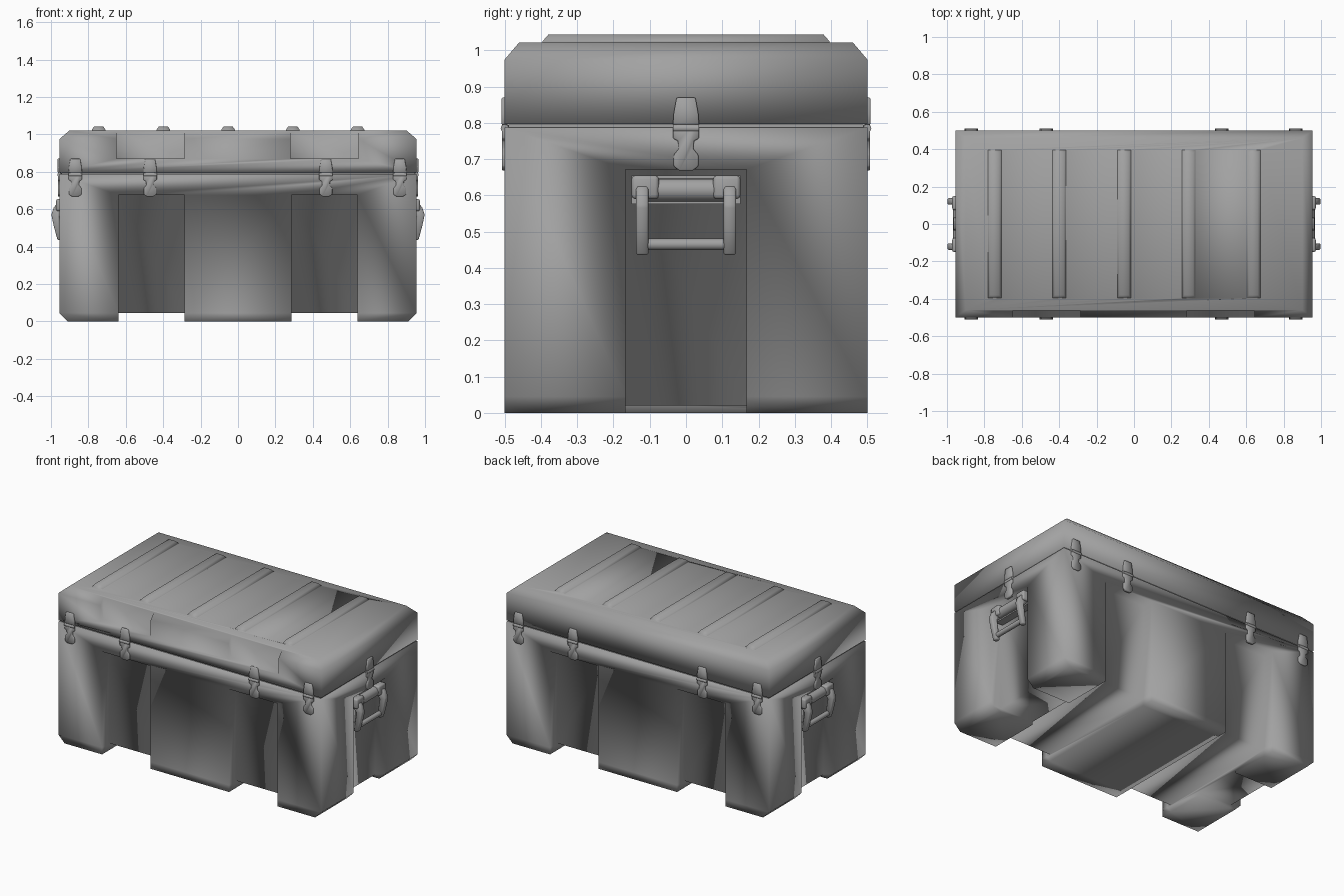
import bpy, bmesh
from math import pi
from mathutils import Matrix, Vector

if "Cube" in bpy.data.objects:
    bpy.data.objects.remove(bpy.data.objects["Cube"])

grey = bpy.data.materials.new("dark_grey")
grey.diffuse_color = (0.36, 0.36, 0.36, 1)
grey.use_nodes = True
grey.node_tree.nodes["Principled BSDF"].inputs["Base Color"].default_value = grey.diffuse_color


def finish(name, bm):
    bmesh.ops.recalc_face_normals(bm, faces=bm.faces)
    me = bpy.data.meshes.new(name)
    bm.to_mesh(me)
    bm.free()
    me.materials.append(grey)
    ob = bpy.data.objects.new(name, me)
    bpy.context.collection.objects.link(ob)
    return ob


def loft(name, loops, mat=Matrix()):
    """Closed solid skinned through loops of equal point count."""
    bm = bmesh.new()
    rings = [[bm.verts.new(mat @ Vector(p)) for p in lp] for lp in loops]
    n = len(rings[0])
    for a, b in zip(rings, rings[1:]):
        for i in range(n):
            j = (i + 1) % n
            bm.faces.new((a[i], a[j], b[j], b[i]))
    bm.faces.new(rings[0])
    bm.faces.new(rings[-1])
    return finish(name, bm)


def rect(x, y, z):
    return [(-x, -y, z), (x, -y, z), (x, y, z), (-x, y, z)]


def box(name, x0, x1, y0, y1, z0, z1, mat=Matrix()):
    lo = [(x0, y0), (x1, y0), (x1, y1), (x0, y1)]
    return loft(name, [[(x, y, z) for x, y in lo] for z in (z0, z1)], mat)


def rod(name, p0, p1, r, mat=Matrix()):
    """Cylinder along local x between two points."""
    bm = bmesh.new()
    mid = (Vector(p0) + Vector(p1)) / 2
    length = (Vector(p1) - Vector(p0)).length
    bmesh.ops.create_cone(bm, cap_ends=True, segments=16, radius1=r, radius2=r, depth=length,
                          matrix=mat @ Matrix.Translation(mid) @ Matrix.Rotation(pi / 2, 4, 'Y'))
    return finish(name, bm)


def modify(ob, kind, **props):
    bpy.context.view_layer.objects.active = ob
    m = ob.modifiers.new("mod", kind)
    for k, v in props.items():
        setattr(m, k, v)
    bpy.ops.object.modifier_apply(modifier=m.name)
    return ob


def boolean(ob, other, operation='DIFFERENCE'):
    modify(ob, 'BOOLEAN', operation=operation, solver='EXACT', object=other)
    bpy.data.objects.remove(other)


def bevel(ob, w, seg=1):
    return modify(ob, 'BEVEL', width=w, segments=seg, limit_method='ANGLE')


# Lower case with end chamfers at the floor
body = loft("case_body", [rect(0.91, 0.5, 0), rect(0.955, 0.5, 0.045), rect(0.955, 0.5, 0.787)])
D = 0.075
for s in (-1, 1):
    xa, xb = sorted((s * 0.285, s * 0.638))
    # Floor channel and tall recesses front and back
    boolean(body, box("cutter", xa, xb, -0.6, 0.6, -0.1, 0.045))
    for t in (-1, 1):
        ya, yb = sorted((t * (0.5 - D), t * 0.6))
        boolean(body, box("cutter", xa, xb, ya, yb, -0.1, 0.675))
    # End recess behind the handle, plus shallow floor cut
    xa, xb = sorted((s * (0.955 - D), s * 1.1))
    boolean(body, box("cutter", xa, xb, -0.167, 0.167, -0.1, 0.672))
    xa, xb = sorted((s * 0.6, s * 1.1))
    boolean(body, box("cutter", xa, xb, -0.167, 0.167, -0.1, 0.02))

# Seal between body and lid
seal = box("seal", -0.945, 0.945, -0.49, 0.49, 0.78, 0.805)

# Lid with chamfered top, raised ribs and two front notches
lid = loft("lid", [rect(0.955, 0.5, 0.797), rect(0.955, 0.5, 0.975), rect(0.9, 0.46, 1.022)])
for i in range(5):
    rib = loft("rib", [rect(0.038, 0.4, 1.01), rect(0.036, 0.395, 1.026), rect(0.024, 0.38, 1.043)],
               Matrix.Translation((-0.745 + i * 0.346, 0, 0)))
    boolean(lid, rib, 'UNION')
for xa, xb in ((-0.65, -0.285), (0.28, 0.645)):
    boolean(lid, box("cutter", xa, xb, -0.6, -0.465, 0.87, 1.1))


def plate(name, half, d0, d1, mat):
    """Symmetric outline in local x-z, extruded outward along local -y."""
    pts = half + [(-x, z) for x, z in reversed(half)]
    return bevel(loft(name, [[(x, -d, z) for x, z in pts] for d in (d0, d1)], mat), 0.003)


def latch(mat):
    # Origin sits on the case wall
    plate("latch_catch", [(0.036, 0.795), (0.034, 0.825), (0.026, 0.87)], -0.01, 0.009, mat)
    plate("latch_lever", [(0.018, 0.668), (0.034, 0.68), (0.034, 0.712), (0.02, 0.728), (0.022, 0.75),
                          (0.036, 0.757), (0.036, 0.783), (0.025, 0.797)], -0.01, 0.008, mat)
    rod("latch_pin", (-0.036, 0, 0.785), (0.036, 0, 0.785), 0.011, mat)


for ang in (0, pi):
    for x in (-0.87, -0.47, 0.47, 0.865):
        s = 1 if ang == 0 else -1
        latch(Matrix.Translation((x, -0.5 * s, 0)) @ Matrix.Rotation(ang, 4, 'Z'))


def handle(mat):
    # Local -y points out of the case
    box("handle_bracket", -0.15, 0.15, -0.93, -0.86, 0.576, 0.655, mat)
    rod("handle_pivot", (-0.105, -0.935, 0.615), (0.105, -0.935, 0.615), 0.032, mat)
    rod("handle_grip", (-0.105, -0.953, 0.465), (0.105, -0.953, 0.465), 0.016, mat)
    prof = [(0.93, 0.632), (0.965, 0.632), (0.985, 0.61), (0.998, 0.57), (0.985, 0.51), (0.965, 0.435),
            (0.935, 0.435), (0.945, 0.5), (0.955, 0.56), (0.93, 0.585)]
    for s in (-1, 1):
        arm = loft("handle_arm", [[(s * x, -d, z) for d, z in prof] for x in (0.104, 0.138)], mat)
        bevel(arm, 0.005)
        lug = box("handle_lug", *sorted((s * 0.075, s * 0.15)), -0.972, -0.9, 0.59, 0.655, mat)
        bevel(lug, 0.01, 2)


# Both ends get a handle and a latch
for ang in (pi / 2, -pi / 2):
    r = Matrix.Rotation(ang, 4, 'Z')
    handle(r)
    latch(r @ Matrix.Translation((0, -0.955, 0)))

# Hardware keeps hard edges; the moulded shells are soft-shaded throughout
bpy.ops.object.select_all(action='SELECT')
for ob in (body, lid):
    ob.select_set(False)
    ob.data.shade_smooth()
bpy.context.view_layer.objects.active = seal
bpy.ops.object.shade_smooth_by_angle(angle=0.9)
